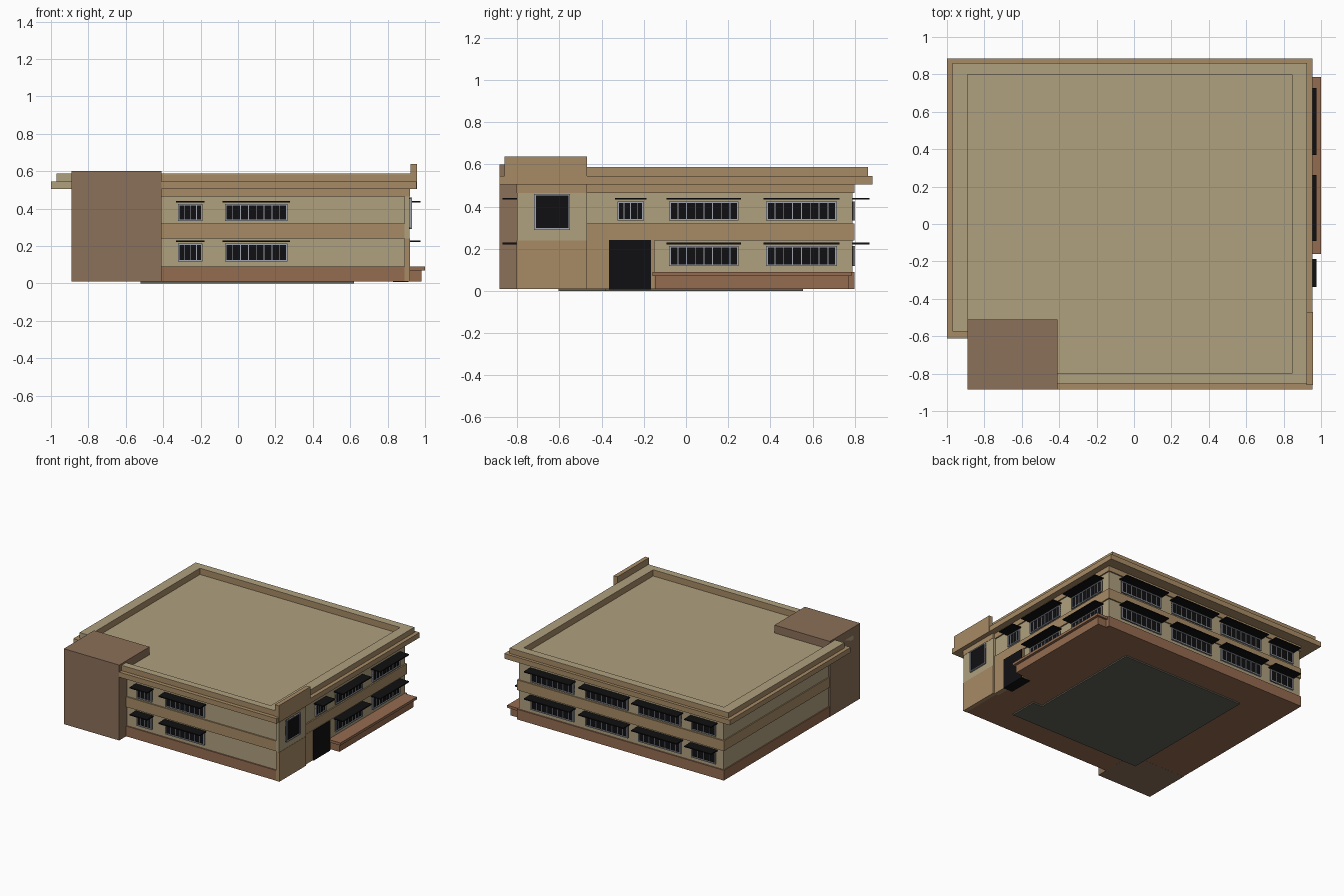
import bpy, bmesh
from mathutils import Matrix, Vector

if "Cube" in bpy.data.objects:
    bpy.data.objects.remove(bpy.data.objects["Cube"])


def mat(name, r, g, b):
    m = bpy.data.materials.new(name)
    m.diffuse_color = (r, g, b, 1)
    m.use_nodes = True
    m.node_tree.nodes["Principled BSDF"].inputs["Base Color"].default_value = m.diffuse_color
    return m


TAN = mat("tan", .39, .26, .13)
BEIGE = mat("beige", .43, .35, .21)
BRICK = mat("brick", .30, .15, .08)
BROWN = mat("tower_brown", .26, .16, .10)
BLACK = mat("black", .005, .005, .006)
GREY = mat("frame_grey", .36, .38, .42)
SLAB = mat("slab_grey", .12, .12, .10)


def boxes(name, items, m):
    """One object from boxes given as (x0, x1, y0, y1, z0, z1)."""
    bm = bmesh.new()
    for x0, x1, y0, y1, z0, z1 in items:
        c = Vector((x0 + x1, y0 + y1, z0 + z1)) / 2
        s = (abs(x1 - x0), abs(y1 - y0), abs(z1 - z0))
        bmesh.ops.create_cube(bm, size=1, matrix=Matrix.Translation(c) @ Matrix.Diagonal((*s, 1)))
    me = bpy.data.meshes.new(name)
    bm.to_mesh(me)
    bm.free()
    me.materials.append(m)
    ob = bpy.data.objects.new(name, me)
    bpy.context.collection.objects.link(ob)
    return ob


def on_wall(face, wall, u0, u1, z0, z1, d0, d1):
    """Box on a wall: u runs along it, d is distance outward."""
    if face == "right":
        return (wall + d0, wall + d1, u0, u1, z0, z1)
    s = -1 if face == "front" else 1
    a, b = sorted((wall + s * d0, wall + s * d1))
    return (u0, u1, a, b, z0, z1)


def window(name, face, wall, u0, u1, z0, z1, panes, awning=True):
    t = .008
    B = lambda *a: on_wall(face, wall, *a)
    boxes(name + "_glass", [B(u0, u1, z0, z1, -.01, .005)], BLACK)
    bars = [B(u0, u1, z0, z0 + t, -.01, .012), B(u0, u1, z1 - t, z1, -.01, .012),
            B(u0, u0 + t, z0 + t, z1 - t, -.01, .012), B(u1 - t, u1, z0 + t, z1 - t, -.01, .012)]
    for i in range(1, panes):
        u = u0 + (u1 - u0) * i / panes
        bars.append(B(u - .002, u + .002, z0 + t, z1 - t, -.01, .008))
    boxes(name + "_frame", bars, GREY)
    if awning:
        boxes(name + "_awning", [B(u0 - .012, u1 + .012, z1 + .008, z1 + .016, -.01, .08)], BLACK)


# Foundation slab
boxes("foundation_slab", [(-.52, .54, -.605, .555, 0, .012), (.54, .62, -.605, -.38, 0, .012)], SLAB)

# Walls: beige core with brick base and tan bands
boxes("wall_core", [(-.88, .895, -.79, .79, .02, .515)], BEIGE)
boxes("brick_base", [(-.888, .905, -.80, .80, .01, .09)], BRICK)
boxes("wall_bands", [(-.888, .905, -.80, .80, .24, .32),
                     (-.888, .905, -.80, .80, .465, .51)], TAN)

# Front right corner panel and entrance wall
boxes("corner_panel_lower", [(.89, .92, -.803, -.47, .01, .24)], TAN)
boxes("corner_panel_upper", [(.89, .918, -.802, -.47, .24, .465)], BEIGE)
boxes("corner_panel_top", [(.89, .92, -.803, -.47, .465, .51)], TAN)
boxes("entrance_wall", [(.87, .907, -.47, -.15, .0095, .245)], TAN)
boxes("entrance_door", [(.83, .912, -.365, -.165, .007, .242)], BLACK)

# Planter along the right side
boxes("planter", [(.89, .98, -.145, .77, .0095, .075)], BRICK)
boxes("planter_cap", [(.89, 1.0, -.16, .785, .07, .09)], BRICK)

# Stair tower
boxes("tower", [(-.89, -.41, -.885, -.51, .0095, .6)], BROWN)


# Stepped roof edge, interrupted at the tower
def ring(name, x0, x1, y0, y1, left_end, z0, z1, m):
    boxes(name, [(x0, x1, .80, y1, z0, z1), (.845, x1, y0, .80, z0, z1),
                 (-.45, .845, y0, -.80, z0, z1), (x0, -.89, left_end, .80, z0, z1)], m)


ring("cornice_lower", -1, .955, -.885, .885, -.61, .505, .545, TAN)
ring("cornice_upper", -.97, .925, -.855, .862, -.575, .545, .583, TAN)
ring("cornice_cap", -.97, .925, -.855, .862, -.575, .583, .587, BEIGE)
boxes("cornice_left_end", [(-1, -.89, -.611, -.60, .505, .545),
                           (-.97, -.89, -.576, -.565, .545, .586)], BEIGE)
boxes("roof_deck", [(-.89, .845, -.80, .80, .506, .538)], BEIGE)
boxes("raised_parapet", [(.923, .956, -.86, -.47, .505, .637)], TAN)

# Windows on two floors
for floor, z0, z1 in (("lower", .118, .213), ("upper", .333, .425)):
    for i, (a, b, n) in enumerate([(-.32, -.19, 4), (-.07, .265, 8)]):
        window(f"front_{floor}_window_{i}", "front", -.79, a, b, z0, z1, n)
    for i, (a, b) in enumerate([(-.08, .25), (.38, .715)]):
        window(f"right_{floor}_window_{i}", "right", .895, a, b, z0, z1, 8)
    for i, (c, w, n) in enumerate([(.60, .37, 8), (.13, .37, 8), (-.33, .37, 8), (-.71, .21, 4)]):
        window(f"back_{floor}_window_{i}", "back", .79, c - w / 2, c + w / 2, z0, z1, n)
window("right_small_window", "right", .895, -.325, -.2, .333, .425, 4)
window("corner_window", "right", .918, -.72, -.55, .29, .46, 1, awning=False)
